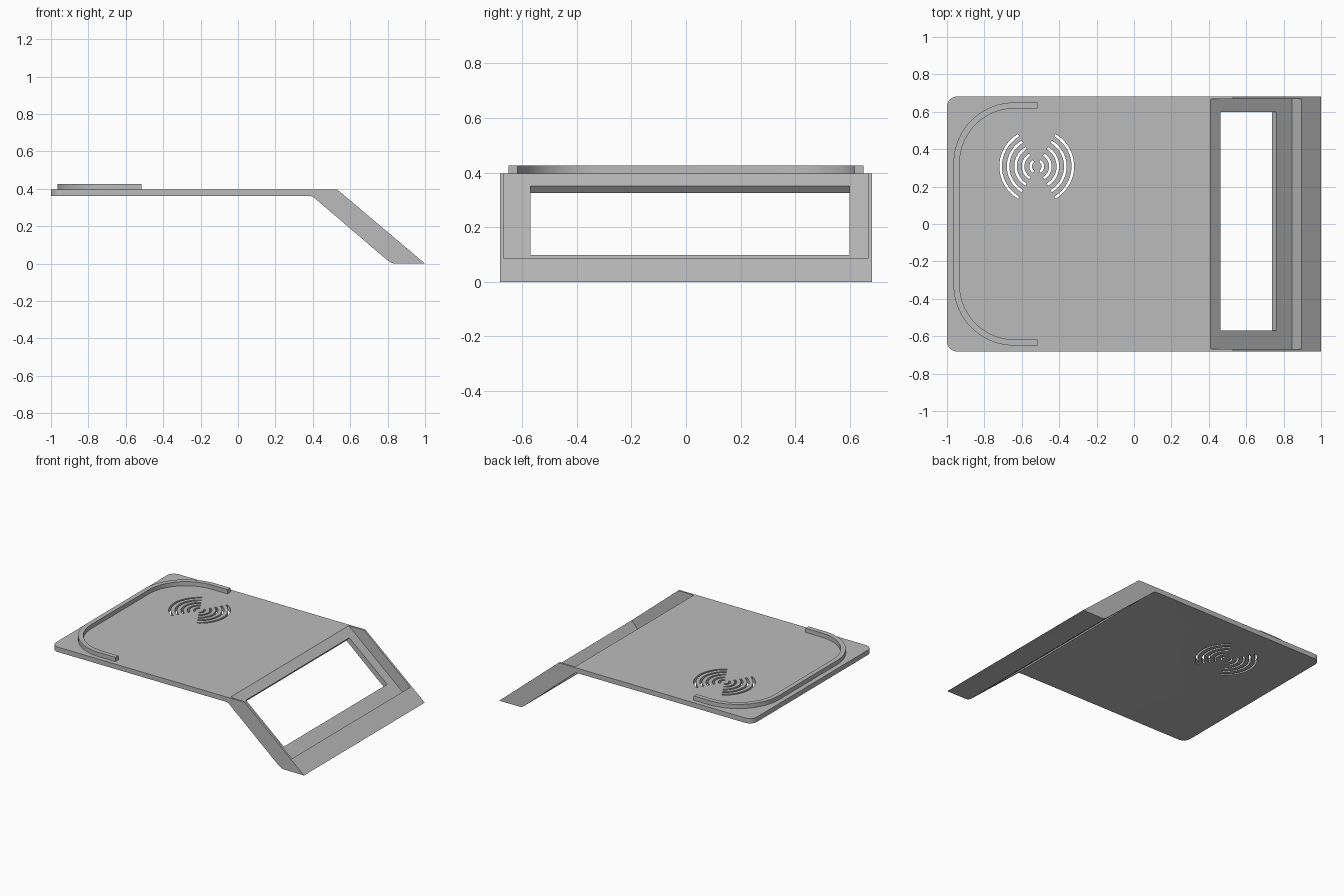
import bpy, bmesh
from math import cos, sin, pi, radians
from mathutils import Vector

cube = bpy.data.objects.get("Cube")
if cube:
    bpy.data.objects.remove(cube)

grey = bpy.data.materials.new("plain_grey")
grey.use_nodes = True
colour = (0.5, 0.5, 0.5, 1)
grey.diffuse_color = colour
grey.node_tree.nodes["Principled BSDF"].inputs["Base Color"].default_value = colour

TOP, UNDER, HALF = 0.397, 0.362, 0.682


def prism(name, outlines, offset):
    """Extrude closed 3D outlines by an offset vector into one object."""
    bm = bmesh.new()
    for pts in outlines:
        face = bm.faces.new([bm.verts.new(p) for p in pts])
        new = bmesh.ops.extrude_face_region(bm, geom=[face])["geom"]
        bmesh.ops.translate(bm, vec=offset, verts=[v for v in new if isinstance(v, bmesh.types.BMVert)])
    bmesh.ops.recalc_face_normals(bm, faces=bm.faces)
    mesh = bpy.data.meshes.new(name)
    bm.to_mesh(mesh)
    bm.free()
    mesh.materials.append(grey)
    obj = bpy.data.objects.new(name, mesh)
    bpy.context.collection.objects.link(obj)
    return obj


def side_prism(name, profile, y0, y1):
    return prism(name, [[(p[0], y0, p[1]) for p in profile]], (0, y1 - y0, 0))


def arc(cx, cy, r, a0, a1, steps):
    angles = [radians(a0 + (a1 - a0) * i / steps) for i in range(steps + 1)]
    return [(cx + r * cos(a), cy + r * sin(a)) for a in angles]


def cut(target, cutter):
    mod = target.modifiers.new(cutter.name, "BOOLEAN")
    mod.operation, mod.solver, mod.object = "DIFFERENCE", "EXACT", cutter
    cutter.hide_render = True
    cutter.hide_viewport = True
    cutter.display_type = "WIRE"


# Body: flat shelf that folds down into a sloping leg
profile = [(-1, UNDER), (-1, TOP), (0.53, TOP), (1, 0), (0.84, 0), (0.82, 0.004),
           (0.8, 0.017), (0.41, 0.35), (0.397, 0.359), (0.38, UNDER)]
body = side_prism("shelf_and_leg", profile, -HALF, HALF)

# Rounded corners at the free end of the shelf
bm = bmesh.new()
bm.from_mesh(body.data)
corners = [e for e in bm.edges
           if all(v.co.x < -0.99 for v in e.verts) and abs(e.verts[0].co.y - e.verts[1].co.y) < 0.01]
bmesh.ops.bevel(bm, geom=corners, offset=0.055, segments=8, profile=0.5, affect="EDGES")
bm.to_mesh(body.data)
bm.free()

# Pocket sunk into the leg, square to its slope
down = Vector((0.47, -TOP)).normalized()
out = Vector((TOP, 0.47)).normalized()
foot = Vector((0.845, 0.028))
crest = foot - down * 0.8
pocket = side_prism("pocket_cutter", [foot, foot + out * 0.4, crest + out * 0.4, crest], -0.668, 0.668)
cut(body, pocket)

# Window through the pocket floor
low = foot - down * 0.11
high = foot - down * 0.502
window = side_prism("window_cutter", [low - out * 0.1, low + out * 0.05, high + out * 0.05, high - out * 0.1],
                    -0.569, 0.598)
cut(body, window)

# Wave-shaped slots through the shelf
slots = []
for middle in (0, 180):
    for ring in range(1, 6):
        r = ring * 0.04
        a0, a1 = middle - 60, middle + 60
        slots.append([(x, y, 0.3) for x, y in
                      arc(-0.52, 0.308, r, a0, a1, 20) + arc(-0.52, 0.308, r - 0.014, a1, a0, 20)])
cut(body, prism("wave_slot_cutter", slots, (0, 0, 0.2)))


# Raised U-shaped rim on the shelf
def rim_path(inset):
    r = 0.325 - inset
    upper = [(-0.515, 0.65 - inset)] + arc(-0.64, 0.325, r, 90, 180, 24)
    return upper + [(x, -y) for x, y in reversed(upper)]


rim_outline = rim_path(0) + rim_path(0.033)[::-1]
rim = prism("raised_rim", [[(x, y, TOP - 0.005) for x, y in rim_outline]], (0, 0, 0.035))

for obj in (body, rim):
    bpy.ops.object.select_all(action="DESELECT")
    obj.select_set(True)
    bpy.context.view_layer.objects.active = obj
    bpy.ops.object.shade_smooth_by_angle(angle=radians(25))
